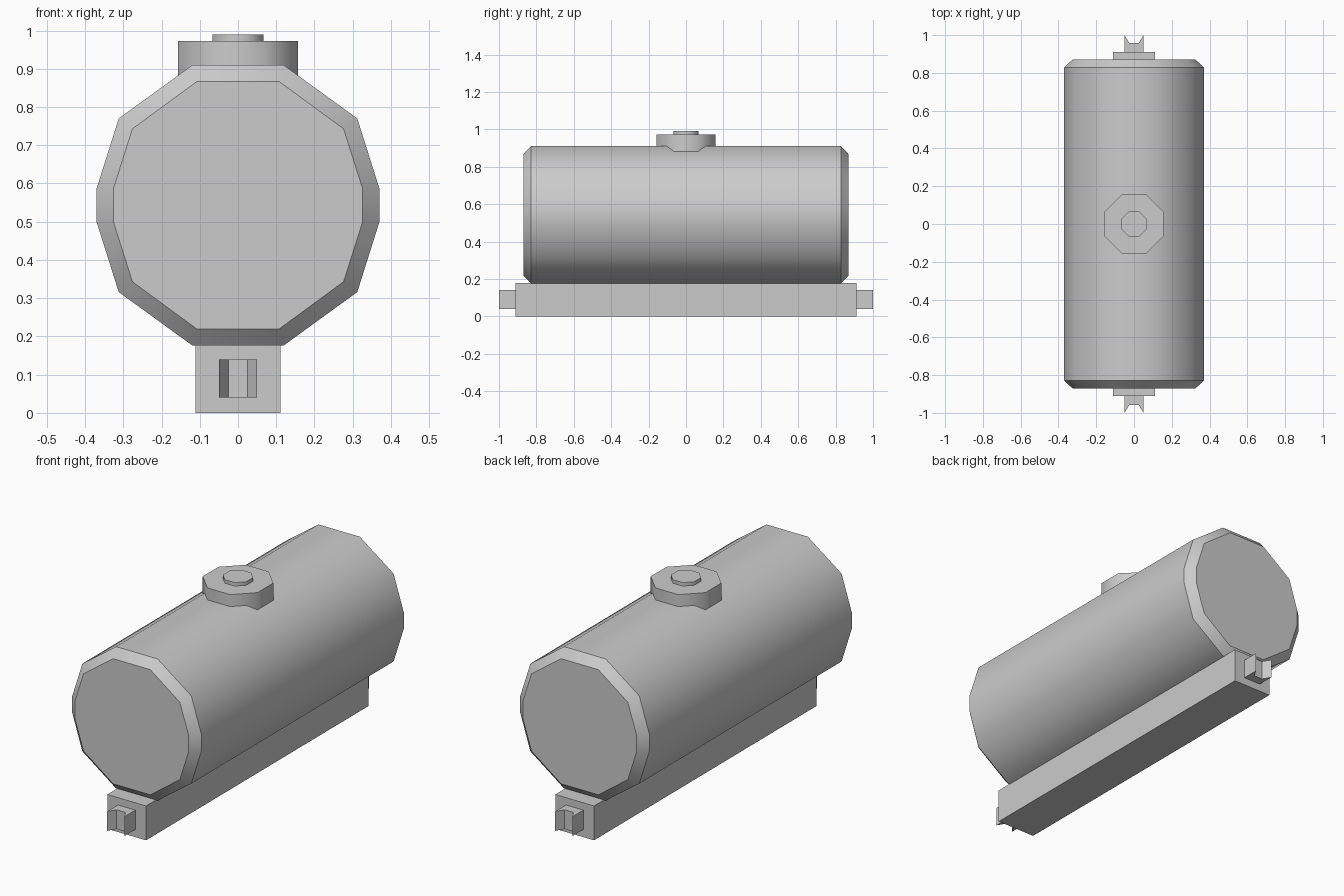
import bpy, bmesh
from math import radians, sin, cos, pi

if "Cube" in bpy.data.objects:
    bpy.data.objects.remove(bpy.data.objects["Cube"])


def loft(name, rings, smooth=0):
    """Skin a series of equal-length rings and close both ends."""
    bm = bmesh.new()
    loops = [[bm.verts.new(p) for p in ring] for ring in rings]
    n = len(loops[0])
    for a, b in zip(loops, loops[1:]):
        for i in range(n):
            j = (i + 1) % n
            bm.faces.new((a[i], a[j], b[j], b[i]))
    bm.faces.new(loops[0])
    bm.faces.new(loops[-1])
    bmesh.ops.recalc_face_normals(bm, faces=bm.faces)
    mesh = bpy.data.meshes.new(name)
    bm.to_mesh(mesh)
    bm.free()
    obj = bpy.data.objects.new(name, mesh)
    bpy.context.collection.objects.link(obj)
    if smooth:
        bpy.ops.object.select_all(action='DESELECT')
        obj.select_set(True)
        bpy.context.view_layer.objects.active = obj
        bpy.ops.object.shade_smooth_by_angle(angle=radians(smooth))
    return obj


def prism(name, outline, z0, z1, smooth=0):
    return loft(name, [[(x, y, z) for x, y in outline] for z in (z0, z1)], smooth)


def octagon(apothem):
    r = apothem / cos(pi / 8)
    return [(r * cos(pi / 8 + k * pi / 4), r * sin(pi / 8 + k * pi / 4)) for k in range(8)]


# Tank: faceted barrel with chamfered ends
CENTRE = 0.543


def tank_ring(y, quarter):
    right = quarter + [(x, -z) for x, z in reversed(quarter)]
    full = right + [(-x, -z) for x, z in right]
    return [(x, y, CENTRE + z) for x, z in full]


outer = [(0.119, 0.367), (0.312, 0.227), (0.37, 0.043)]
inner = [(0.107, 0.324), (0.276, 0.2), (0.326, 0.043)]
loft("tank", [tank_ring(-0.87, inner), tank_ring(-0.828, outer),
              tank_ring(0.828, outer), tank_ring(0.87, inner)], 40)

# Frame beam under the tank
prism("frame_beam", [(-0.111, -0.911), (0.111, -0.911), (0.111, 0.911), (-0.111, 0.911)], 0, 0.178)

# Notched couplers at both ends
notch = [(-0.05, 0.911), (0.05, 0.911), (0.05, 1.0), (0.025, 0.958), (-0.025, 0.958), (-0.05, 1.0)]
for name, side in (("front_coupler", -1), ("rear_coupler", 1)):
    prism(name, [(x, side * y) for x, y in notch], 0.04, 0.14)

# Filler dome and its cap
prism("filler_dome", octagon(0.157), 0.87, 0.972, 50)
prism("filler_cap", octagon(0.067), 0.972, 0.99, 50)
